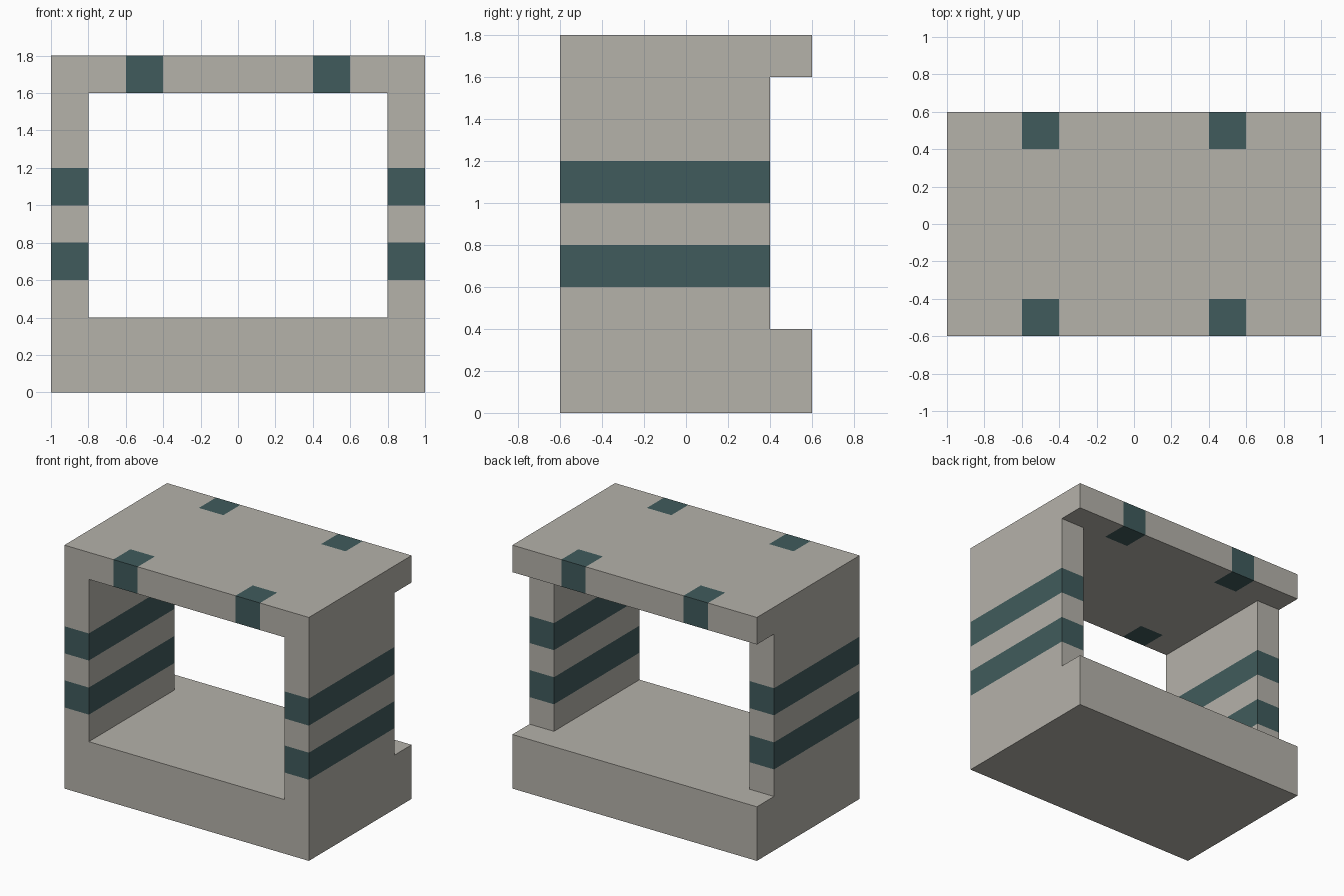
import bpy, bmesh
from mathutils import Vector

if "Cube" in bpy.data.objects:
    bpy.data.objects.remove(bpy.data.objects["Cube"])


def material(name, rgb):
    m = bpy.data.materials.new(name)
    m.diffuse_color = (*rgb, 1)
    m.use_nodes = True
    m.node_tree.nodes["Principled BSDF"].inputs["Base Color"].default_value = m.diffuse_color
    return m


STONE = material("warm grey", (0.462, 0.445, 0.402))
TEAL = material("dark teal", (0.051, 0.105, 0.107))


def block(name, lo, hi, cuts=(), is_teal=None, open_ends=False):
    """Box from corner to corner, split along (axis, position) planes and coloured by rule."""
    lo, hi = Vector(lo), Vector(hi)
    bm = bmesh.new()
    bmesh.ops.create_cube(bm, size=1)
    for v in bm.verts:
        v.co = [(lo[i] + hi[i]) / 2 + v.co[i] * (hi[i] - lo[i]) for i in range(3)]
    if open_ends:  # hidden joints with the slabs
        ends = [f for f in bm.faces if abs(f.normal.z) > 0.5]
        bmesh.ops.delete(bm, geom=ends, context='FACES_ONLY')
    for axis, pos in cuts:
        co, no = Vector(), Vector()
        co[axis], no[axis] = pos, 1
        bmesh.ops.bisect_plane(bm, geom=bm.verts[:] + bm.edges[:] + bm.faces[:],
                               plane_co=co, plane_no=no)
    for f in bm.faces:
        f.material_index = int(bool(is_teal and is_teal(f.calc_center_median())))
    me = bpy.data.meshes.new(name)
    bm.to_mesh(me)
    bm.free()
    me.materials.append(STONE)
    me.materials.append(TEAL)
    ob = bpy.data.objects.new(name, me)
    bpy.context.collection.objects.link(ob)
    return ob


# Thick base slab
block("base", (-1, -0.6, 0), (1, 0.6, 0.4))

# Side walls with two horizontal bands, set in from the back edge
wall_cuts = [(2, z) for z in (0.6, 0.8, 1.0, 1.2)]
for side, x in (("left", -1), ("right", 0.8)):
    block(side + "_wall", (x, -0.6, 0.4), (x + 0.2, 0.4, 1.6), wall_cuts,
          lambda c: 0.6 < c.z < 0.8 or 1.0 < c.z < 1.2, open_ends=True)

# Roof slab with four inlaid corner squares along its front and back edges
roof_cuts = [(0, x) for x in (-0.6, -0.4, 0.4, 0.6)] + [(1, y) for y in (-0.4, 0.4)]
block("roof", (-1, -0.6, 1.6), (1, 0.6, 1.8), roof_cuts,
      lambda c: 0.4 < abs(c.x) < 0.6 and abs(c.y) > 0.4)
